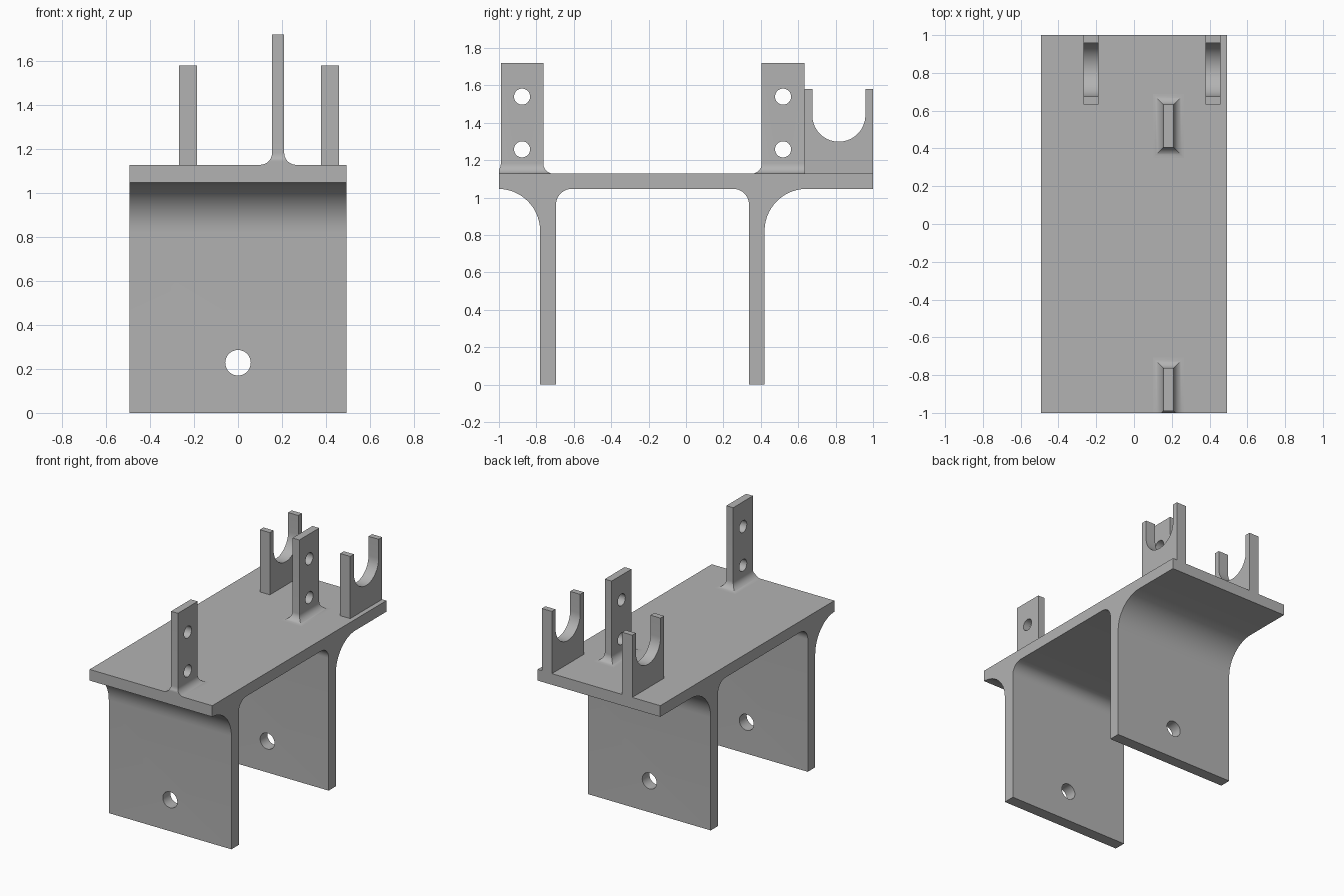
import bpy, bmesh
from math import sin, cos, pi, radians
from mathutils import Matrix, Vector

cube = bpy.data.objects.get("Cube")
if cube:
    bpy.data.objects.remove(cube, do_unlink=True)

grey = bpy.data.materials.new("plain grey")
grey.use_nodes = True
grey.diffuse_color = (0.45, 0.45, 0.45, 1)
grey.node_tree.nodes["Principled BSDF"].inputs["Base Color"].default_value = grey.diffuse_color

HALF_X = 0.493
DECK_LOW, DECK_TOP = 1.047, 1.128


def make_object(name, bm):
    bmesh.ops.recalc_face_normals(bm, faces=bm.faces)
    mesh = bpy.data.meshes.new(name)
    bm.to_mesh(mesh)
    bm.free()
    mesh.materials.append(grey)
    obj = bpy.data.objects.new(name, mesh)
    bpy.context.collection.objects.link(obj)
    return obj


def activate(obj):
    bpy.ops.object.select_all(action='DESELECT')
    obj.select_set(True)
    bpy.context.view_layer.objects.active = obj


def smooth(obj):
    activate(obj)
    bpy.ops.object.shade_smooth_by_angle(angle=radians(30))


def arc(cy, cz, r, start, end, steps=14):
    angles = [radians(start + (end - start) * i / steps) for i in range(steps + 1)]
    return [(cy + r * cos(a), cz + r * sin(a)) for a in angles]


def extrude_profile(name, points, x0, x1):
    """Extrude a closed side profile of (y, z) points across x."""
    bm = bmesh.new()
    face = bm.faces.new([bm.verts.new((x0, y, z)) for y, z in points])
    new = bmesh.ops.extrude_face_region(bm, geom=[face])["geom"]
    verts = [v for v in new if isinstance(v, bmesh.types.BMVert)]
    bmesh.ops.translate(bm, verts=verts, vec=(x1 - x0, 0, 0))
    return make_object(name, bm)


def drill(obj, centres, radius, depth, axis):
    """Cut round holes through an object along the given axis."""
    bm = bmesh.new()
    turn = Vector((0, 0, 1)).rotation_difference(Vector(axis)).to_matrix().to_4x4()
    for c in centres:
        bmesh.ops.create_cone(bm, cap_ends=True, segments=40, radius1=radius, radius2=radius,
                              depth=depth, matrix=Matrix.Translation(c) @ turn)
    cutter = make_object("hole_cutter", bm)
    cutter.hide_render = True
    mod = obj.modifiers.new("holes", 'BOOLEAN')
    mod.operation, mod.solver, mod.object = 'DIFFERENCE', 'EXACT', cutter
    activate(obj)
    bpy.ops.object.modifier_apply(modifier=mod.name)
    bpy.data.objects.remove(cutter, do_unlink=True)


# Deck and two legs, one filleted profile
R, r = 0.225, 0.085
front_out, front_in = -0.78, -0.695
back_in, back_out = 0.337, 0.42
profile = [(-1, DECK_TOP)]
profile += arc(front_out - R, DECK_LOW - R, R, 90, 0)
profile += [(front_out, 0), (front_in, 0)]
profile += arc(front_in + r, DECK_LOW - r, r, 180, 90)
profile += arc(back_in - r, DECK_LOW - r, r, 90, 0)
profile += [(back_in, 0), (back_out, 0)]
profile += arc(back_out + R, DECK_LOW - R, R, 180, 90)
profile += [(1, DECK_LOW), (1, DECK_TOP)]
profile = [(max(y, -1), z) for y, z in profile]
frame = extrude_profile("deck_and_legs", profile, -HALF_X, HALF_X)
drill(frame, [(0, (front_out + front_in) / 2, 0.228), (0, (back_in + back_out) / 2, 0.228)],
      0.058, 0.3, (0, 1, 0))
smooth(frame)


# Upright drilled tabs with a flared foot
def tab(name, y0, y1, x0=0.155, x1=0.21, top=1.72, flare=0.055, steps=10):
    bm = bmesh.new()
    levels = [(flare * (1 - sin(a)), DECK_TOP + flare * (1 - cos(a)))
              for a in (pi / 2 * i / steps for i in range(steps + 1))]
    levels.append((0, top))
    rings = []
    for o, z in levels:
        ya = max(y0 - o, -1)
        rings.append([bm.verts.new(p) for p in (
            (x0 - o, ya, z), (x1 + o, ya, z), (x1 + o, y1 + o, z), (x0 - o, y1 + o, z))])
    for low, high in zip(rings, rings[1:]):
        for i in range(4):
            j = (i + 1) % 4
            bm.faces.new((low[i], low[j], high[j], high[i]))
    bm.faces.new(rings[0])
    bm.faces.new(rings[-1])
    obj = make_object(name, bm)
    mid = (y0 + y1) / 2
    drill(obj, [((x0 + x1) / 2, mid, z) for z in (1.258, 1.54)], 0.043, 0.2, (1, 0, 0))
    smooth(obj)


tab("front_tab", -0.99, -0.763)
tab("back_tab", 0.405, 0.633)

# Pair of U-shaped cradles at the back edge
SLOT_Y, SLOT_R, TIP = 0.817, 0.142, 1.58
cradle = [(0.633, DECK_TOP), (0.633, TIP), (SLOT_Y - SLOT_R, TIP)]
cradle += arc(SLOT_Y, 1.441, SLOT_R, 180, 360, 28)
cradle += [(SLOT_Y + SLOT_R, TIP), (1, TIP), (1, DECK_TOP)]
for side, x in (("right", -0.268), ("left", 0.378)):
    smooth(extrude_profile(side + "_cradle", cradle, x, x + 0.081))
